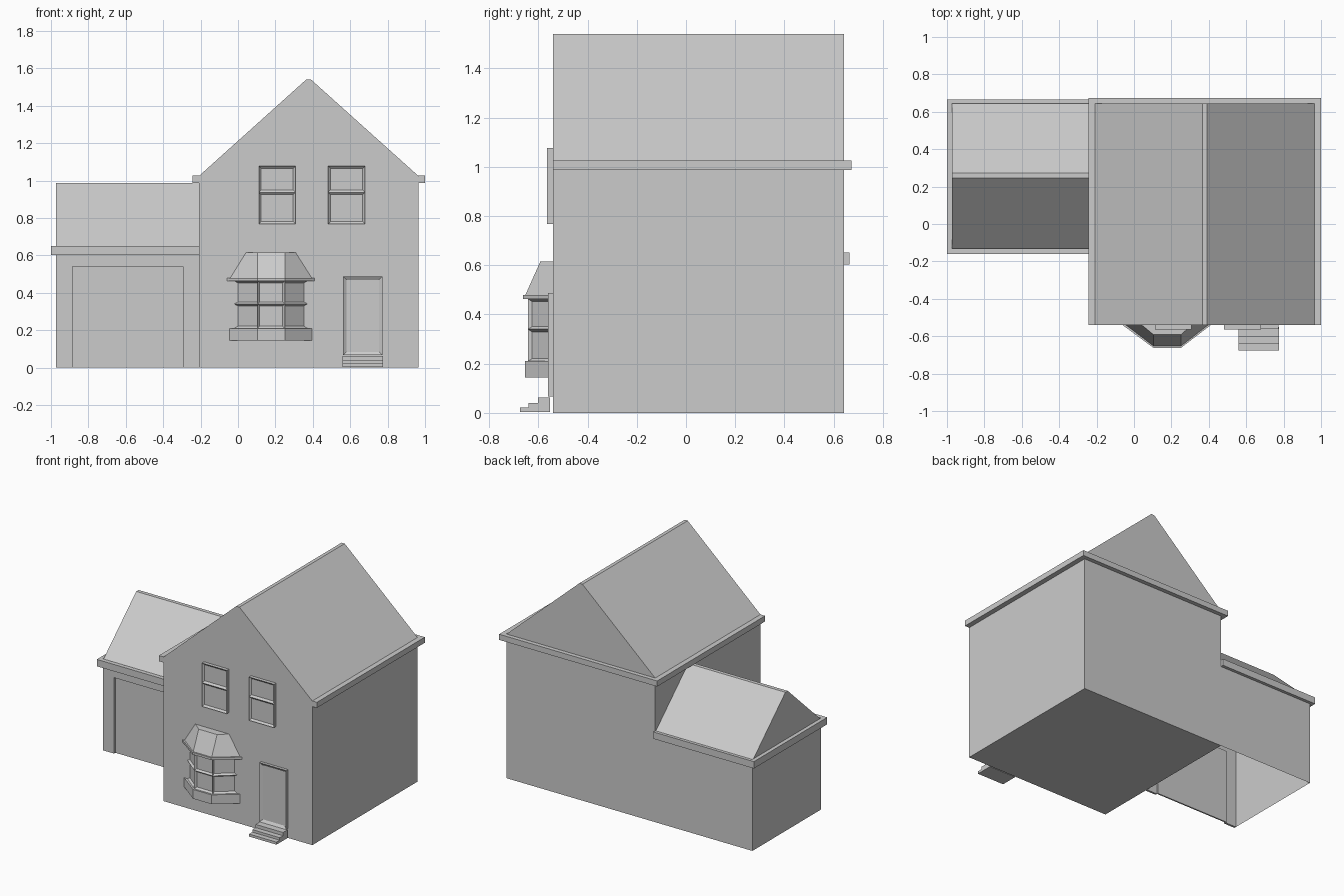
import bpy, bmesh

if "Cube" in bpy.data.objects:
    bpy.data.objects.remove(bpy.data.objects["Cube"])


def loft(name, rings, inset=None, drop=None):
    """Closed skin through rings; inset front panes, drop faces by normal test."""
    bm = bmesh.new()
    vs = [[bm.verts.new(p) for p in ring] for ring in rings]
    n = len(vs[0])
    for a, b in zip(vs, vs[1:]):
        for i in range(n):
            j = (i + 1) % n
            bm.faces.new((a[i], a[j], b[j], b[i]))
    bm.faces.new(vs[0])
    bm.faces.new(vs[-1])
    bmesh.ops.recalc_face_normals(bm, faces=bm.faces)
    bm.normal_update()
    if inset:
        front = [f for f in bm.faces if f.normal.y < -0.3]
        bmesh.ops.inset_individual(bm, faces=front, thickness=inset[0],
                                   depth=-inset[1], use_even_offset=True)
    if drop:
        bmesh.ops.delete(bm, geom=[f for f in bm.faces if drop(f.normal)],
                         context='FACES')
    me = bpy.data.meshes.new(name)
    bm.to_mesh(me)
    bm.free()
    ob = bpy.data.objects.new(name, me)
    bpy.context.collection.objects.link(ob)
    return ob


def prism(name, pts, axis, lo, hi, **kw):
    """Extrude a 2D profile along x, y or z."""
    put = {'x': lambda p, t: (t, p[0], p[1]),
           'y': lambda p, t: (p[0], t, p[1]),
           'z': lambda p, t: (p[0], p[1], t)}[axis]
    return loft(name, [[put(p, t) for p in pts] for t in (lo, hi)], **kw)


def rect(x0, x1, y0, y1):
    return [(x0, y0), (x1, y0), (x1, y1), (x0, y1)]


def plan(pts, levels):
    return [[(x, y, z) for x, y in pts] for z in levels]


FRONT, BACK, PARTY = -0.541, 0.643, -0.208

# Main house with steep gabled roof
prism("house_body", [(PARTY, 0), (0.964, 0), (0.964, 1.025), (0.39, 1.54),
                     (0.365, 1.54), (PARTY, 1.025)], 'y', FRONT, BACK)
prism("house_gutter", [(-0.244, FRONT), (PARTY, FRONT), (PARTY, BACK), (0.964, BACK),
                       (0.964, FRONT), (1.0, FRONT), (1.0, 0.673), (-0.244, 0.673)],
      'z', 0.986, 1.026)

# Garage: open-bottomed shell, front wall with door opening, recessed door
prism("garage_shell", [(-0.13, 0), (BACK, 0), (BACK, 0.64), (0.272, 0.987),
                       (0.245, 0.987), (-0.13, 0.64)], 'x', -0.973, PARTY,
      drop=lambda n: n.z < -0.9 or n.x > 0.9 or n.y < -0.99)
prism("garage_front", [(-0.973, 0), (-0.885, 0), (-0.885, 0.54), (-0.295, 0.54),
                       (-0.295, 0), (PARTY, 0), (PARTY, 0.64), (-0.973, 0.64)],
      'y', -0.13, -0.115)
prism("garage_door", rect(-0.885, -0.295, -0.115, -0.105), 'z', 0, 0.54)
prism("garage_gutter", [(-1.0, -0.16), (PARTY, -0.16), (PARTY, -0.13), (-0.973, -0.13),
                        (-0.973, BACK), (PARTY, BACK), (PARTY, 0.665), (-1.0, 0.665)],
      'z', 0.602, 0.651)

# Upper windows, two panes each
for side, x in (("left", 0.111), ("right", 0.482)):
    loft("upper_window_" + side,
         plan(rect(x, x + 0.197, -0.565, FRONT), (0.768, 0.937, 1.077)),
         inset=(0.013, 0.012))

# Front door and three steps
loft("front_door", plan(rect(0.562, 0.772, -0.561, FRONT), (0.066, 0.487)),
     inset=(0.018, 0.012))
prism("door_steps", [(-0.552, 0.004), (-0.675, 0.004), (-0.675, 0.022), (-0.639, 0.022),
                     (-0.639, 0.04), (-0.602, 0.04), (-0.602, 0.063), (-0.552, 0.063)],
      'x', 0.56, 0.776)


# Bay window: sill, glazed body, eave slab, hipped roof
def bay(x0, x1, y, f0=0.105, f1=0.25):
    return [(x0, FRONT), (f0, y), (f1, y), (x1, FRONT)]


loft("bay_sill", plan(bay(-0.045, 0.395, -0.655), (0.144, 0.21)))
loft("bay_body", plan(bay(-0.02, 0.372, -0.642), (0.21, 0.34, 0.463)),
     inset=(0.011, 0.013))
loft("bay_eave", plan(bay(-0.06, 0.41, -0.663), (0.462, 0.478)))
loft("bay_roof", plan(bay(-0.042, 0.395, -0.653), (0.478,))
     + plan(bay(0.043, 0.308, -0.592), (0.615,)))
